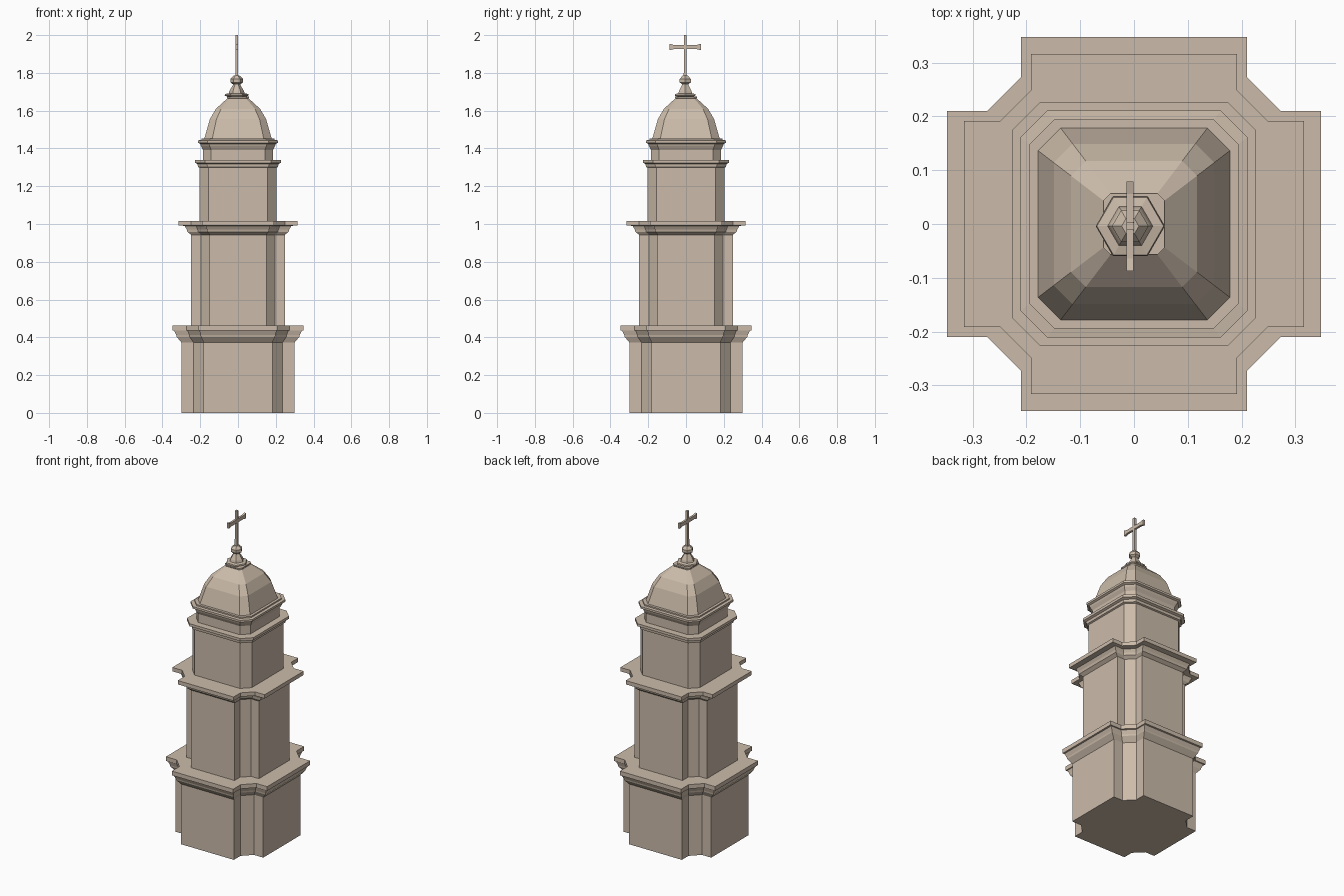
import bpy, bmesh, math

if "Cube" in bpy.data.objects:
    bpy.data.objects.remove(bpy.data.objects["Cube"])

stone = bpy.data.materials.new("stone")
stone.diffuse_color = (0.60, 0.50, 0.40, 1)
stone.use_nodes = True
stone.node_tree.nodes["Principled BSDF"].inputs["Base Color"].default_value = stone.diffuse_color

# Footprints: unit outlines scaled by each profile radius
def turn4(corner):
    pts = []
    for k in range(4):
        c, s = round(math.cos(k * math.pi / 2)), round(math.sin(k * math.pi / 2))
        pts += [(c * x - s * y, s * x + c * y) for x, y in corner]
    return pts

NOTCHED = turn4([(1, .605), (.787, .605), (.605, .787), (.605, 1)])
CHAMFERED = turn4([(1, .765), (.765, 1)])
HEXAGON = [(math.cos(k * math.pi / 3), math.sin(k * math.pi / 3)) for k in range(6)]

def finish(name, bm):
    bmesh.ops.recalc_face_normals(bm, faces=bm.faces)
    me = bpy.data.meshes.new(name)
    bm.to_mesh(me)
    bm.free()
    me.materials.append(stone)
    ob = bpy.data.objects.new(name, me)
    bpy.context.collection.objects.link(ob)
    return ob

def loft(name, outline, profile, cx=0, cy=0):
    bm = bmesh.new()
    rings = [[bm.verts.new((cx + r * x, cy + r * y, z)) for x, y in outline] for r, z in profile]
    n = len(outline)
    for a, b in zip(rings, rings[1:]):
        for i in range(n):
            bm.faces.new((a[i], a[(i + 1) % n], b[(i + 1) % n], b[i]))
    bm.faces.new(rings[0][::-1])
    bm.faces.new(rings[-1])
    return finish(name, bm)

# Lower and middle tiers with their cornices
loft("base_tier", NOTCHED, [(.30, 0), (.30, .373), (.325, .403), (.327, .412),
                            (.338, .435), (.347, .437), (.347, .463)])
loft("middle_tier", NOTCHED, [(.248, .463), (.248, .943), (.268, .958), (.272, .972),
                              (.283, .99), (.316, .993), (.316, 1.017)])

# Upper tier and the drum below the dome
loft("upper_tier", CHAMFERED, [(.203, 1.017), (.203, 1.298), (.212, 1.302), (.214, 1.318),
                               (.227, 1.324), (.227, 1.34)])
loft("drum", CHAMFERED, [(.186, 1.34), (.186, 1.393), (.196, 1.412), (.20, 1.424), (.211, 1.43),
                         (.211, 1.443), (.194, 1.445), (.194, 1.453)])
loft("dome", CHAMFERED, [(.178, 1.453), (.149, 1.555), (.117, 1.61), (.056, 1.665)])

# Finial
FX, FY = -.007, -.004
loft("finial_plinth", CHAMFERED, [(.05, 1.66), (.057, 1.668), (.057, 1.675)])
loft("finial", HEXAGON, [(.05, 1.675), (.064, 1.68), (.062, 1.688), (.042, 1.692), (.038, 1.705),
                         (.02, 1.735), (.02, 1.74), (.034, 1.75), (.034, 1.768), (.016, 1.785)], FX, FY)

# Cross: flat outlines in the y-z plane given thickness along x
def slab(name, pts, half):
    bm = bmesh.new()
    f = bm.faces.new([bm.verts.new((FX - half, FY + y, z)) for y, z in pts])
    ext = bmesh.ops.extrude_face_region(bm, geom=[f])["geom"]
    bmesh.ops.translate(bm, verts=[v for v in ext if isinstance(v, bmesh.types.BMVert)],
                        vec=(2 * half, 0, 0))
    return finish(name, bm)

slab("cross_post", [(-.008, 1.78), (.008, 1.78), (.007, 2.0), (-.007, 2.0)], .007)
half_arm = [(.083, 1.92), (.083, 1.954), (.06, 1.948)]
slab("cross_arm", [(.06, 1.926)] + half_arm + [(-y, z) for y, z in half_arm[::-1]] + [(-.06, 1.926)], .0065)
